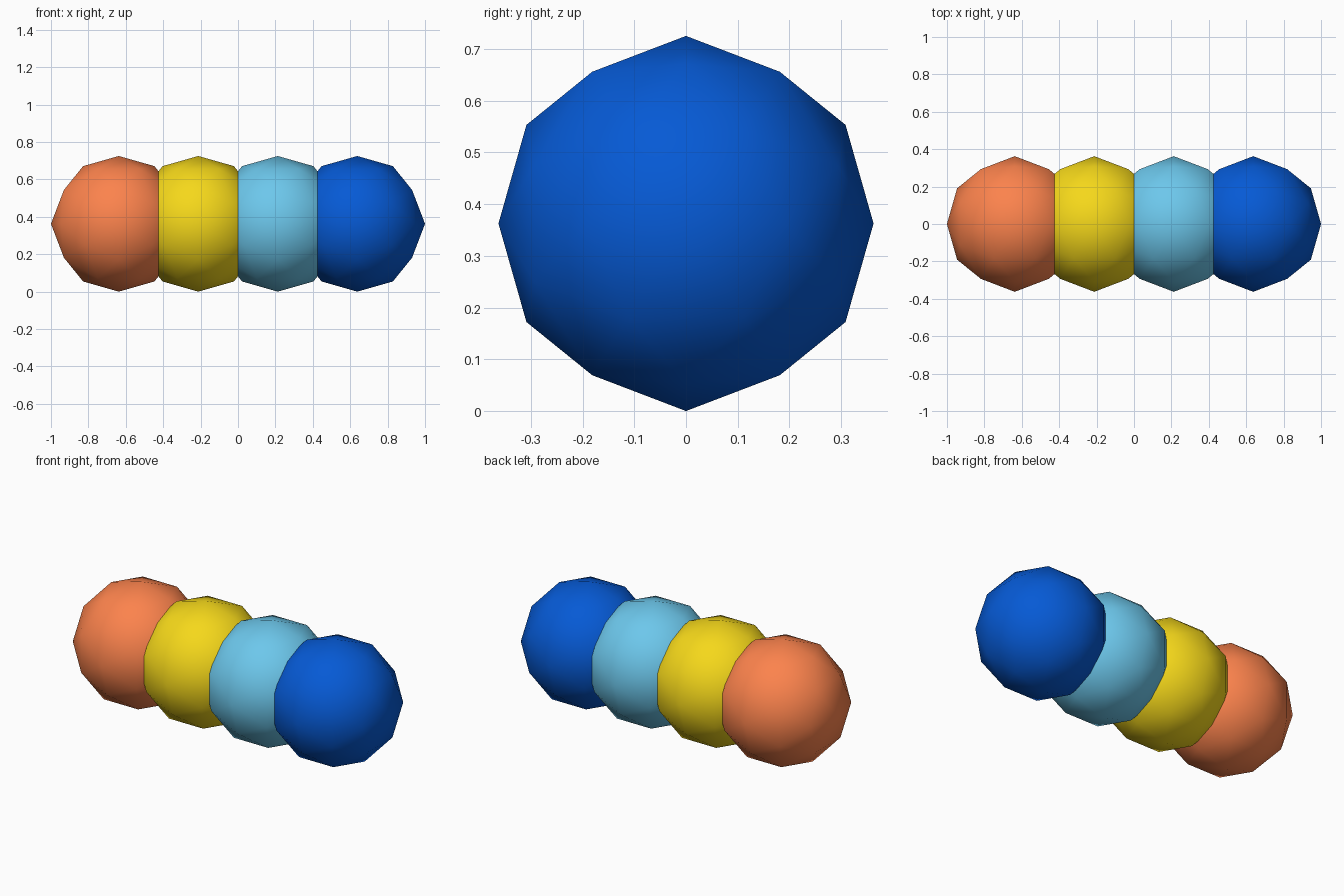
import bpy, bmesh
from itertools import product

if "Cube" in bpy.data.objects:
    bpy.data.objects.remove(bpy.data.objects["Cube"])

RADIUS = 0.3625
SPACING = 0.425


def srgb(r, g, b):
    return tuple((c / 255) ** 2.2 for c in (r, g, b)) + (1.0,)


def ball(name, x, color):
    # icosahedron aligned to the axes, split once and pushed out to a sphere
    phi = (1 + 5 ** 0.5) / 2
    bm = bmesh.new()
    for s, t in product((-1, 1), repeat=2):
        for co in ((0, s * phi, t), (s, 0, t * phi), (s * phi, t, 0)):
            bm.verts.new(co)
    bmesh.ops.convex_hull(bm, input=bm.verts[:])
    bmesh.ops.subdivide_edges(bm, edges=bm.edges[:], cuts=1, use_grid_fill=True)
    for v in bm.verts:
        v.co = v.co.normalized() * RADIUS
    bmesh.ops.recalc_face_normals(bm, faces=bm.faces[:])
    for f in bm.faces:
        f.smooth = True
    mesh = bpy.data.meshes.new(name)
    bm.to_mesh(mesh)
    bm.free()

    mat = bpy.data.materials.new(name + "_paint")
    mat.diffuse_color = color
    mat.use_nodes = True
    mat.node_tree.nodes["Principled BSDF"].inputs["Base Color"].default_value = mat.diffuse_color
    mesh.materials.append(mat)
    obj = bpy.data.objects.new(name, mesh)
    obj.location = (x, 0, RADIUS)
    bpy.context.collection.objects.link(obj)


# row of four overlapping balls
parts = (
    ("orange_ball", srgb(252, 130, 78)),
    ("yellow_ball", srgb(245, 215, 32)),
    ("light_blue_ball", srgb(108, 198, 235)),
    ("blue_ball", srgb(14, 90, 212)),
)
for i, (name, color) in enumerate(parts):
    ball(name, (i - 1.5) * SPACING, color)
